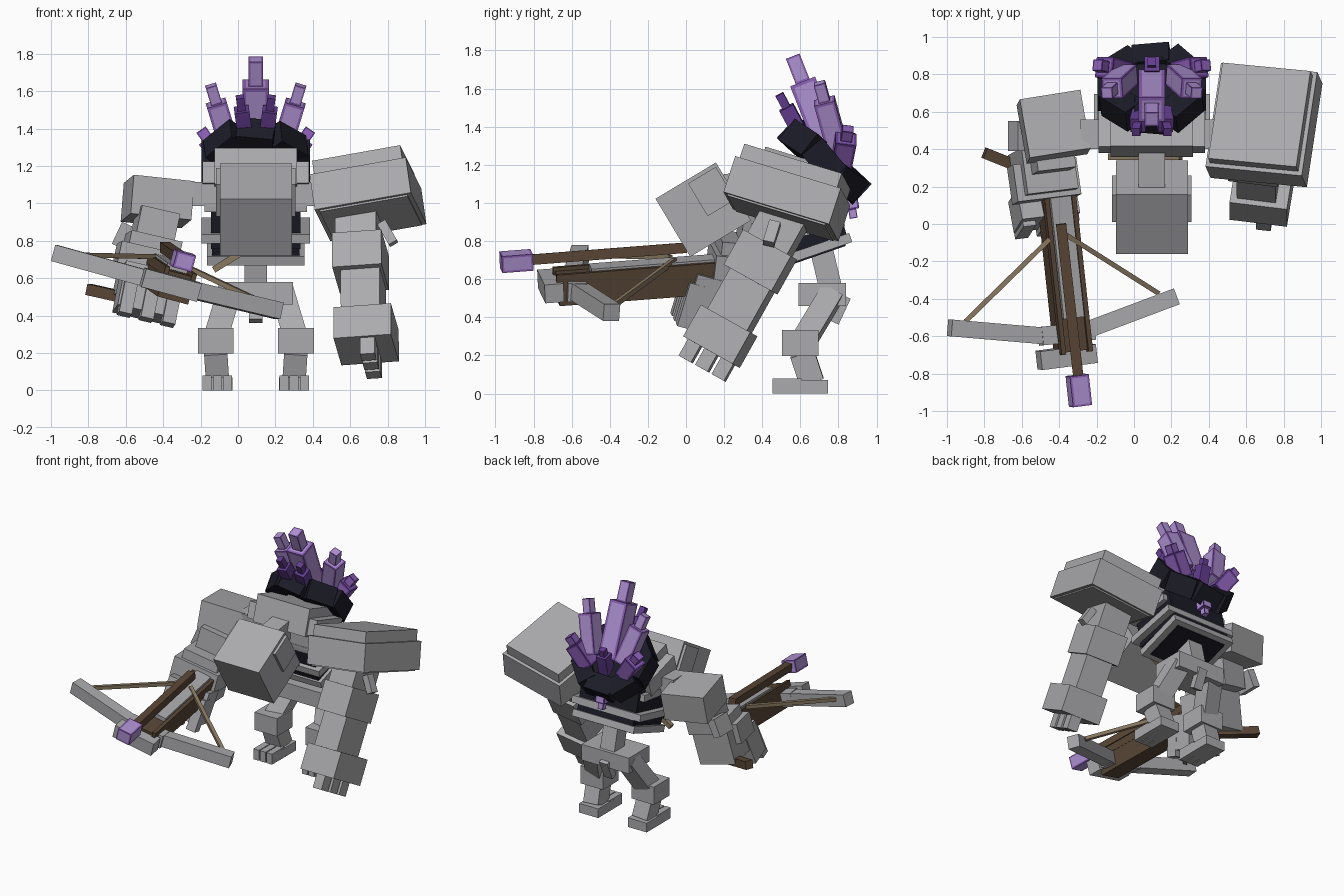
import bpy, bmesh, math
from mathutils import Vector, Euler, Matrix

if "Cube" in bpy.data.objects:
    bpy.data.objects.remove(bpy.data.objects["Cube"])


def mat(name, col):
    m = bpy.data.materials.new(name)
    m.diffuse_color = (*col, 1)
    m.use_nodes = True
    m.node_tree.nodes["Principled BSDF"].inputs["Base Color"].default_value = m.diffuse_color
    return m


GREY = mat("stone grey", (0.41, 0.405, 0.42))
DARK = mat("dark navy", (0.011, 0.011, 0.02))
LILAC = mat("light purple", (0.43, 0.29, 0.65))
PURPLE = mat("mid purple", (0.27, 0.12, 0.48))
VIOLET = mat("deep purple", (0.13, 0.048, 0.29))
BROWN = mat("dark wood", (0.10, 0.062, 0.037))
TAN = mat("string tan", (0.25, 0.19, 0.12))


def place(name, size, matrix, material, core=None):
    """Box; with a core colour, every face gets an inset panel of it."""
    bm = bmesh.new()
    bmesh.ops.create_cube(bm, size=1, matrix=Matrix.Diagonal((*size, 1)))
    if core:
        inner = bm.faces[:]
        bmesh.ops.inset_individual(bm, faces=inner, thickness=min(size) * 0.17)
        for f in inner:
            f.material_index = 1
        for f in bm.faces:
            if f not in inner:
                f.material_index = 0
    me = bpy.data.meshes.new(name)
    bm.to_mesh(me)
    bm.free()
    me.materials.append(material)
    if core:
        me.materials.append(core)
    o = bpy.data.objects.new(name, me)
    o.matrix_world = matrix
    bpy.context.collection.objects.link(o)
    return o


def box(name, c, size, rot=(0, 0, 0), material=GREY, offset=(0, 0, 0), core=None):
    """Box at c, turned by degrees, shifted by an offset in its own frame."""
    e = Euler([math.radians(a) for a in rot]).to_matrix().to_4x4()
    return place(name, size, Matrix.Translation(c) @ e @ Matrix.Translation(offset), material, core)


def beam(name, p0, p1, w, h, material=GREY, core=None):
    """Straight bar between two points: w sideways, h upwards."""
    p0, p1 = Vector(p0), Vector(p1)
    d = p1 - p0
    z = d.normalized()
    up = Vector((0, 0, 1)) if abs(z.z) < 0.8 else Vector((0, 1, 0))
    x = up.cross(z).normalized()
    r = Matrix((x, z.cross(x), z)).transposed().to_4x4()
    return place(name, (w, h, d.length), Matrix.Translation((p0 + p1) / 2) @ r, material, core)


def crystal(name, base, tip, w, material, core):
    base, tip = Vector(base), Vector(tip)
    mid = base.lerp(tip, 0.74)
    beam(name, base, mid, w, w, material, core)
    beam(name + "_tip", mid, tip, w * 0.55, w * 0.55, material, core)


CX = 0.095  # body centre line

# Head, brow band and neck
box("head", (CX, 0.09, 0.965), (0.385, 0.37, 0.355), (31, 0, 0))
box("head_band", (CX, 0.135, 1.06), (0.425, 0.17, 0.2), (31, 0, 0))
beam("neck", (CX, 0.2, 1.08), (CX, 0.5, 1.12), 0.14, 0.14)

# Chest, ribs and dark core
box("chest", (CX, 0.55, 1.15), (0.44, 0.34, 0.2), (-17, 0, 0))
box("upper_chest_plate", (CX, 0.55, 1.12), (0.57, 0.32, 0.12), (-17, 0, 0))
box("shoulder_bar", (CX, 0.48, 1.05), (0.76, 0.16, 0.13))
box("torso_core", (CX, 0.62, 0.93), (0.48, 0.36, 0.28), (12, 0, 0), DARK)
for i, (y, z, w, d) in enumerate([(0.68, 0.755, 0.52, 0.39), (0.63, 0.855, 0.58, 0.41), (0.58, 1.0, 0.55, 0.36)]):
    box(f"rib_plate_{i}", (CX, y, z), (w, d, 0.05), (19 - 6 * i, 0, 0))
box("belly_gap", (CX, 0.665, 0.8), (0.47, 0.36, 0.07), (17, 0, 0), DARK)
box("belly_shadow", (CX, 0.69, 0.728), (0.42, 0.31, 0.009), (19, 0, 0), DARK)
beam("waist", (CX, 0.76, 0.55), (CX, 0.7, 0.8), 0.12, 0.12)
box("hips", (CX, 0.715, 0.52), (0.4, 0.25, 0.12))
box("loin_piece", (CX, 0.81, 0.44), (0.07, 0.05, 0.15), (-25, 0, 0))

# Legs and feet
for s, side in ((-1, "left"), (1, "right")):
    x = CX + s * 0.215
    beam(side + "_thigh", (CX + s * 0.14, 0.77, 0.53), (x, 0.62, 0.28), 0.13, 0.12)
    box(side + "_knee", (x, 0.6, 0.265), (0.19, 0.19, 0.135))
    beam(side + "_shin", (x, 0.61, 0.21), (x - s * 0.01, 0.66, 0.06), 0.125, 0.13)
    box(side + "_foot", (x - s * 0.01, 0.645, 0.035), (0.16, 0.2, 0.07))
    for i in (-1, 0, 1):
        box(f"{side}_toe_{i + 2}", (x - s * 0.01 + i * 0.055, 0.53, 0.04), (0.048, 0.15, 0.08))

# Big shoulder
R = (-17, -10, -5.5)
box("big_shoulder", (0.69, 0.54, 1.055), (0.48, 0.54, 0.29), R)
box("big_shoulder_band", (0.69, 0.54, 1.055), (0.525, 0.585, 0.2), R, offset=(0, 0, -0.035))

# Big arm, with the forearm reaching forward
A = (-29, -4, -7)
box("big_upper_arm", (0.645, 0.49, 0.87), (0.22, 0.24, 0.32), A)
box("big_elbow", (0.655, 0.39, 0.69), (0.265, 0.29, 0.21), A)
box("big_forearm", (0.67, 0.29, 0.49), (0.21, 0.24, 0.28), A)
box("big_hand", (0.685, 0.18, 0.3), (0.31, 0.3, 0.19), A)
for i in (-1, 0, 1):
    box(f"big_finger_{i + 2}", (0.71, 0.18, 0.3), (0.08, 0.075, 0.13), A, offset=(0, i * 0.1, -0.13))
box("arm_spike", (0.8, 0.45, 0.84), (0.05, 0.06, 0.13), (-15, -30, 0))

# Small shoulder and the arm that holds the crossbow
box("small_shoulder", (-0.43, 0.52, 1.01), (0.33, 0.32, 0.21), (-8, 6, 9))
L = (-5, 13, 7)
box("small_upper_arm", (-0.45, 0.4, 0.85), (0.21, 0.24, 0.22), L)
box("small_forearm", (-0.485, 0.28, 0.65), (0.28, 0.25, 0.34), L)
box("small_cuff", (-0.48, 0.23, 0.68), (0.35, 0.2, 0.15), L)
H = (-15, 13, 7)
box("small_hand", (-0.48, 0.09, 0.52), (0.32, 0.17, 0.25), H)
for i in range(3):
    box(f"small_finger_{i}", (-0.48, 0.09, 0.49), (0.07, 0.08, 0.24), H, offset=(-0.12 + i * 0.12, -0.08, -0.02))
box("small_arm_spike", (-0.62, 0.47, 0.83), (0.06, 0.16, 0.13), (0, 25, 0))
beam("grip", (-0.8, 0.38, 0.54), (-0.4, 0.22, 0.45), 0.06, 0.06, BROWN)

# Crossbow stock, all in one turned frame
B = (4.5, 15, 7.4)
O = (-0.375, -0.25, 0.585)
box("stock", O, (0.17, 0.86, 0.15), B, BROWN)
box("stock_groove", O, (0.115, 0.7, 0.05), B, offset=(0, 0.1, 0.08))
for s in (-1, 1):
    box("stock_rail", O, (0.025, 0.88, 0.05), B, BROWN, (s * 0.075, 0, 0.07))
beam("bolt", (-0.295, -0.84, 0.7), (-0.39, 0.0, 0.765), 0.055, 0.055, BROWN)
box("bolt_tip", (-0.295, -0.89, 0.695), (0.105, 0.165, 0.09), B, PURPLE, core=LILAC)
box("stock_nose", (-0.36, -0.71, 0.565), (0.31, 0.1, 0.1), B)

# Bow limbs and strings
beam("bow_centre", (-0.5, -0.6, 0.6), (-0.22, -0.57, 0.53), 0.1, 0.1)
beam("bow_limb_left", (-0.985, -0.555, 0.735), (-0.46, -0.6, 0.59), 0.09, 0.09)
beam("bow_limb_right", (-0.26, -0.57, 0.54), (0.22, -0.39, 0.425), 0.09, 0.09)
beam("string_left", (-0.9, -0.52, 0.725), (-0.45, -0.08, 0.715), 0.026, 0.026, TAN)
beam("string_right", (0.13, -0.37, 0.47), (-0.36, -0.06, 0.7), 0.026, 0.026, TAN)
beam("cord", (-0.13, 0.36, 0.645), (0.25, 0.36, 0.88), 0.035, 0.035, TAN)

# Dark tilted collar of eight uneven blocks
tilt = Matrix.Translation((CX, 0.725, 1.22)) @ Matrix.Rotation(math.radians(-43), 4, 'X')
for i in range(8):
    a = math.radians(45 * i)
    spot = Matrix.Translation((0.225 * math.cos(a), 0.2 * math.sin(a), 0))
    lean = Matrix.Rotation(math.radians(7 if i % 2 else -7), 4, 'X')
    m = tilt @ spot @ Matrix.Rotation(a, 4, 'Z') @ lean
    place(f"collar_block_{i}", (0.13, 0.2, 0.14), m, DARK)
place("collar_bed", (0.36, 0.34, 0.09), tilt, DARK)

# Crystals
crystal("crystal_centre", (CX, 0.76, 1.26), (CX, 0.56, 1.77), 0.14, PURPLE, LILAC)
for s in (-1, 1):
    crystal("crystal_side", (CX + s * 0.13, 0.8, 1.27), (CX + s * 0.24, 0.7, 1.63), 0.11, PURPLE, LILAC)
    crystal("crystal_front", (CX + s * 0.05, 0.63, 1.31), (CX + s * 0.085, 0.49, 1.57), 0.08, VIOLET, VIOLET)
    crystal("crystal_outer", (CX + s * 0.15, 0.81, 1.19), (CX + s * 0.29, 0.85, 1.39), 0.11, VIOLET, PURPLE)
crystal("crystal_rear", (CX, 0.82, 1.18), (CX, 0.87, 1.37), 0.08, VIOLET, VIOLET)
crystal("crystal_lower", (CX, 0.85, 1.1), (CX, 0.88, 0.92), 0.075, VIOLET, LILAC)
